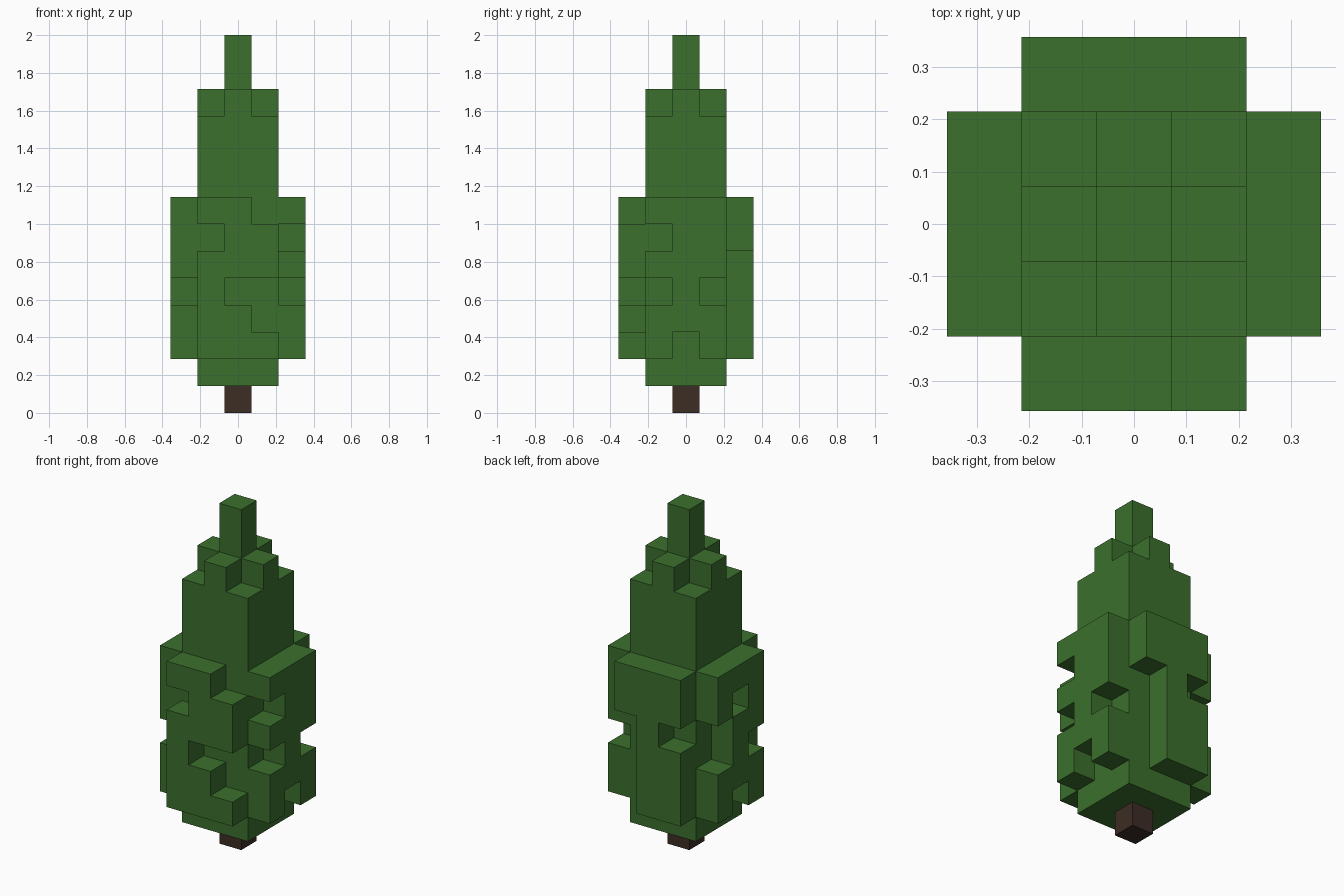
import bpy
import bmesh
from mathutils import Vector

cube = bpy.data.objects.get("Cube")
if cube:
    bpy.data.objects.remove(cube, do_unlink=True)

U = 2 / 14  # edge length of one block


def make_material(name, rgb):
    mat = bpy.data.materials.new(name)
    mat.use_nodes = True
    mat.diffuse_color = (*rgb, 1)
    mat.node_tree.nodes["Principled BSDF"].inputs["Base Color"].default_value = (*rgb, 1)
    return mat


def build_blocks(name, cells, mat):
    """Make one mesh from grid cells, keeping only the outer faces."""
    bm = bmesh.new()
    for cell in cells:
        for axis in range(3):
            for sign in (-1, 1):
                n = Vector((0, 0, 0))
                n[axis] = sign
                if tuple(int(c + d) for c, d in zip(cell, n)) in cells:
                    continue
                a = Vector((0, 0, 0))
                a[(axis + 1) % 3] = 1
                b = n.cross(a)
                centre = Vector(cell) + Vector((0, 0, 0.5)) + n / 2
                corners = (a + b, b - a, -a - b, a - b)
                bm.faces.new([bm.verts.new((centre + c / 2) * U) for c in corners])
    bmesh.ops.remove_doubles(bm, verts=bm.verts[:], dist=U / 100)
    mesh = bpy.data.meshes.new(name)
    bm.to_mesh(mesh)
    bm.free()
    mesh.materials.append(mat)
    obj = bpy.data.objects.new(name, mesh)
    bpy.context.collection.objects.link(obj)
    return obj


leaf_green = make_material("leaf green", (0.044, 0.162, 0.026))
bark_brown = make_material("bark brown", (0.045, 0.026, 0.018))

# Trunk
build_blocks("trunk", {(0, 0, 0)}, bark_brown)

# Solid core of the foliage, cross-shaped shoulder and tip
span = (-1, 0, 1)
foliage = {(x, y, z) for x in span for y in span for z in range(1, 11)}
foliage |= {(x, y, 11) for x in span for y in span if x * y == 0}
foliage |= {(0, 0, 12), (0, 0, 13)}

# Outer leaf layer: rows from top to bottom, columns along increasing x or y
layers = {
    "front": ("##.", ".##", "###", "#..", "##.", "###"),
    "back": ("###", "###", ".#.", "##.", "##.", "##."),
    "left": ("###", ".##", "###", ".#.", "###", "#.#"),
    "right": ("###", "#.#", "##.", ".#.", "###", "#.#"),
}
for side, rows in layers.items():
    depth = 2 if side in ("back", "left") else -2
    for row, text in enumerate(rows):
        for column, mark in zip(span, text):
            if mark == "#":
                z = 7 - row
                along_x = side in ("front", "back")
                foliage.add((column, depth, z) if along_x else (depth, column, z))

build_blocks("foliage", foliage, leaf_green)
